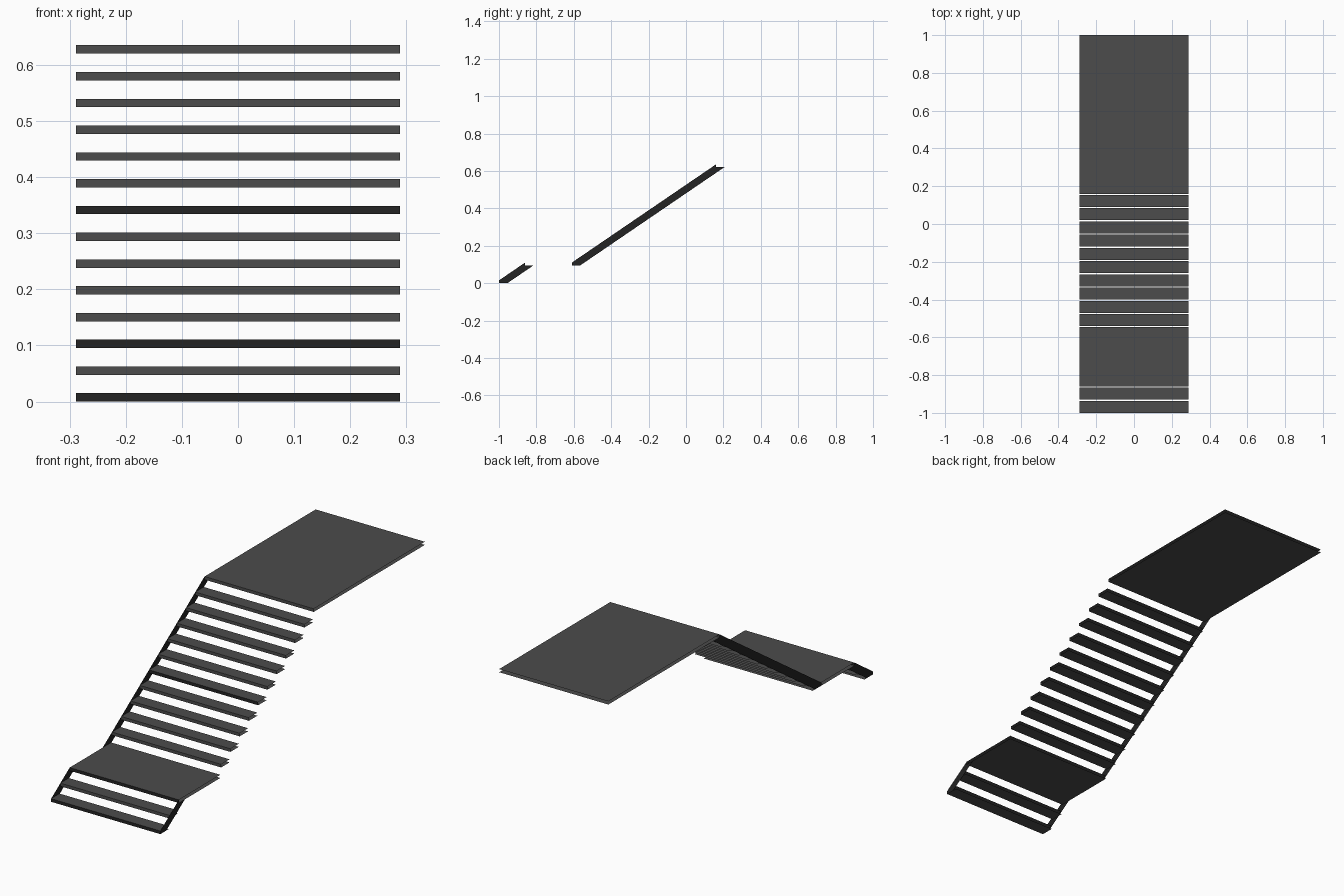
import bpy
import bmesh

cube = bpy.data.objects.get("Cube")
if cube:
    bpy.data.objects.remove(cube, do_unlink=True)


def make_material(name, value):
    mat = bpy.data.materials.new(name)
    mat.use_nodes = True
    colour = (value, value, value, 1.0)
    mat.diffuse_color = colour
    mat.node_tree.nodes["Principled BSDF"].inputs["Base Color"].default_value = colour
    return mat


grey = make_material("dark grey", 0.072)
black = make_material("near black", 0.017)

HALF_W = 0.289     # half the stair width
THICK = 0.015      # tread thickness
RISE, RUN = 0.0477, 0.07
DEPTH = 0.0635     # tread depth, leaving a narrow gap before the next one
FOOT = 0.045       # horizontal width of a stringer


def new_object(name, bm, mats):
    mesh = bpy.data.meshes.new(name)
    bm.to_mesh(mesh)
    bm.free()
    for mat in mats:
        mesh.materials.append(mat)
    obj = bpy.data.objects.new(name, mesh)
    bpy.context.collection.objects.link(obj)
    return obj


def slab(name, y0, y1, top, dark_nosing=False):
    """Sheet folded round the front edge: underside, nosing and top, open ends."""
    bm = bmesh.new()
    profile = [(y1, top - THICK), (y0, top - THICK), (y0, top), (y1, top)]
    rows = [[bm.verts.new((x, y, z)) for x in (-HALF_W, HALF_W)] for y, z in profile]
    for i, (a, b) in enumerate(zip(rows, rows[1:])):
        face = bm.faces.new((a[0], a[1], b[1], b[0]))
        face.material_index = 1 if (i == 1 and dark_nosing) else 0
    new_object(name, bm, [grey, black])


def stringer(name, x, y0, z0, steps):
    """Thin sloping side sheet, notched under the landing it meets."""
    y1, z1 = y0 + RUN * steps, z0 + RISE * steps
    outline = [(y0, z0), (y0, z0 - THICK), (y0 + FOOT, z0 - THICK),
               (y1 + FOOT, z1 - THICK), (y1, z1 - THICK), (y1, z1)]
    bm = bmesh.new()
    verts = [bm.verts.new((x, y, z)) for y, z in outline]
    # split at the notch so both pieces stay convex
    bm.faces.new((verts[0], verts[1], verts[2], verts[4], verts[5]))
    bm.faces.new((verts[2], verts[3], verts[4]))
    if x < 0:
        bmesh.ops.reverse_faces(bm, faces=bm.faces[:])
    new_object(name, bm, [black])


def level(i):
    return THICK + RISE * i


# Lower flight and middle landing
for i in range(2):
    y = -1 + RUN * i
    slab(f"lower_tread_{i + 1}", y, y + DEPTH, level(i), dark_nosing=(i == 0))
slab("middle_landing", -0.86, -0.546, level(2), dark_nosing=True)

# Upper flight and top platform
for i in range(10):
    y = -0.54 + RUN * i
    slab(f"upper_tread_{i + 1}", y, y + DEPTH, level(i + 3), dark_nosing=(i == 4))
slab("top_platform", 0.16, 1.0, level(13))

# Side stringers
stringer("lower_stringer_right", -HALF_W, -1.0, level(0), 2)
stringer("lower_stringer_left", HALF_W, -1.0, level(0), 2)
stringer("upper_stringer_right", -HALF_W, -0.61, level(2), 11)
